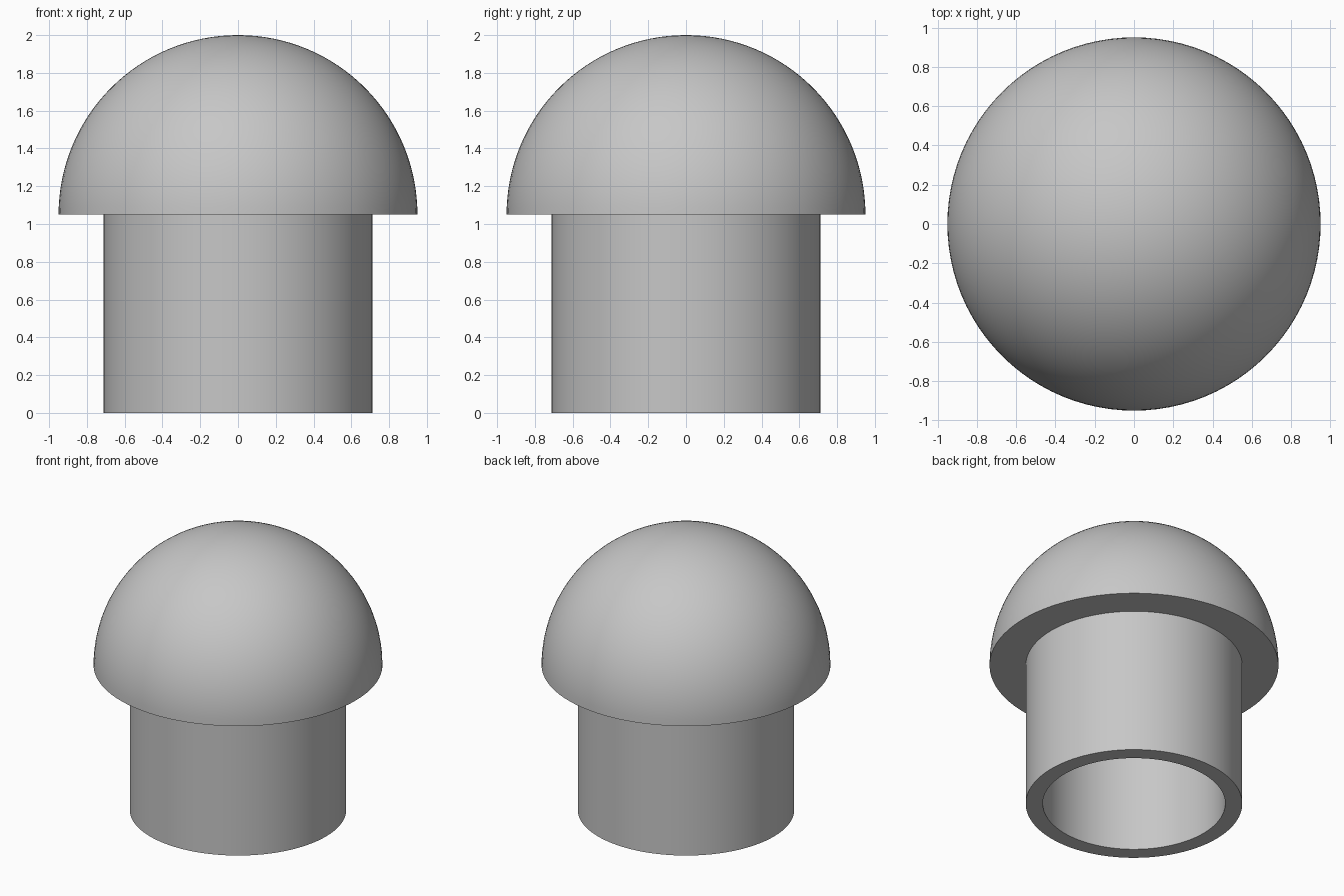
import bpy
import bmesh
from math import sin, cos, pi, radians

cube = bpy.data.objects.get("Cube")
if cube:
    bpy.data.objects.remove(cube, do_unlink=True)

CAP_R, STEM_R, BORE_R = 0.95, 0.712, 0.60
RIM_Z = 1.05
SEGMENTS = 96

grey = bpy.data.materials.new("plain_grey")
grey.use_nodes = True
colour = (0.57, 0.57, 0.57, 1)
grey.diffuse_color = colour
grey.node_tree.nodes["Principled BSDF"].inputs["Base Color"].default_value = colour


def lathe(name, profile):
    """Turn a list of (radius, height) points around the z axis."""
    bm = bmesh.new()
    verts = [bm.verts.new((r, 0, z)) for r, z in profile]
    edges = [bm.edges.new(pair) for pair in zip(verts, verts[1:])]
    bmesh.ops.spin(bm, geom=verts + edges, cent=(0, 0, 0), axis=(0, 0, 1),
                   angle=2 * pi, steps=SEGMENTS)
    bmesh.ops.remove_doubles(bm, verts=bm.verts, dist=0.0001)
    bmesh.ops.recalc_face_normals(bm, faces=bm.faces)
    mesh = bpy.data.meshes.new(name)
    bm.to_mesh(mesh)
    bm.free()
    mesh.materials.append(grey)
    obj = bpy.data.objects.new(name, mesh)
    bpy.context.collection.objects.link(obj)
    bpy.ops.object.select_all(action="DESELECT")
    obj.select_set(True)
    bpy.context.view_layer.objects.active = obj
    bpy.ops.object.shade_smooth_by_angle(angle=radians(30))
    return obj


# Domed cap, with a flat underside around the stem
STEPS = 32
dome = [(CAP_R * cos(i * pi / 2 / STEPS), RIM_Z + CAP_R * sin(i * pi / 2 / STEPS))
        for i in range(STEPS)]
lathe("domed_cap", [(0, RIM_Z)] + dome + [(0, RIM_Z + CAP_R)])

# Hollow stem, open at the bottom and closed above by the cap
lathe("hollow_stem", [(BORE_R, RIM_Z), (BORE_R, 0), (STEM_R, 0), (STEM_R, RIM_Z)])
